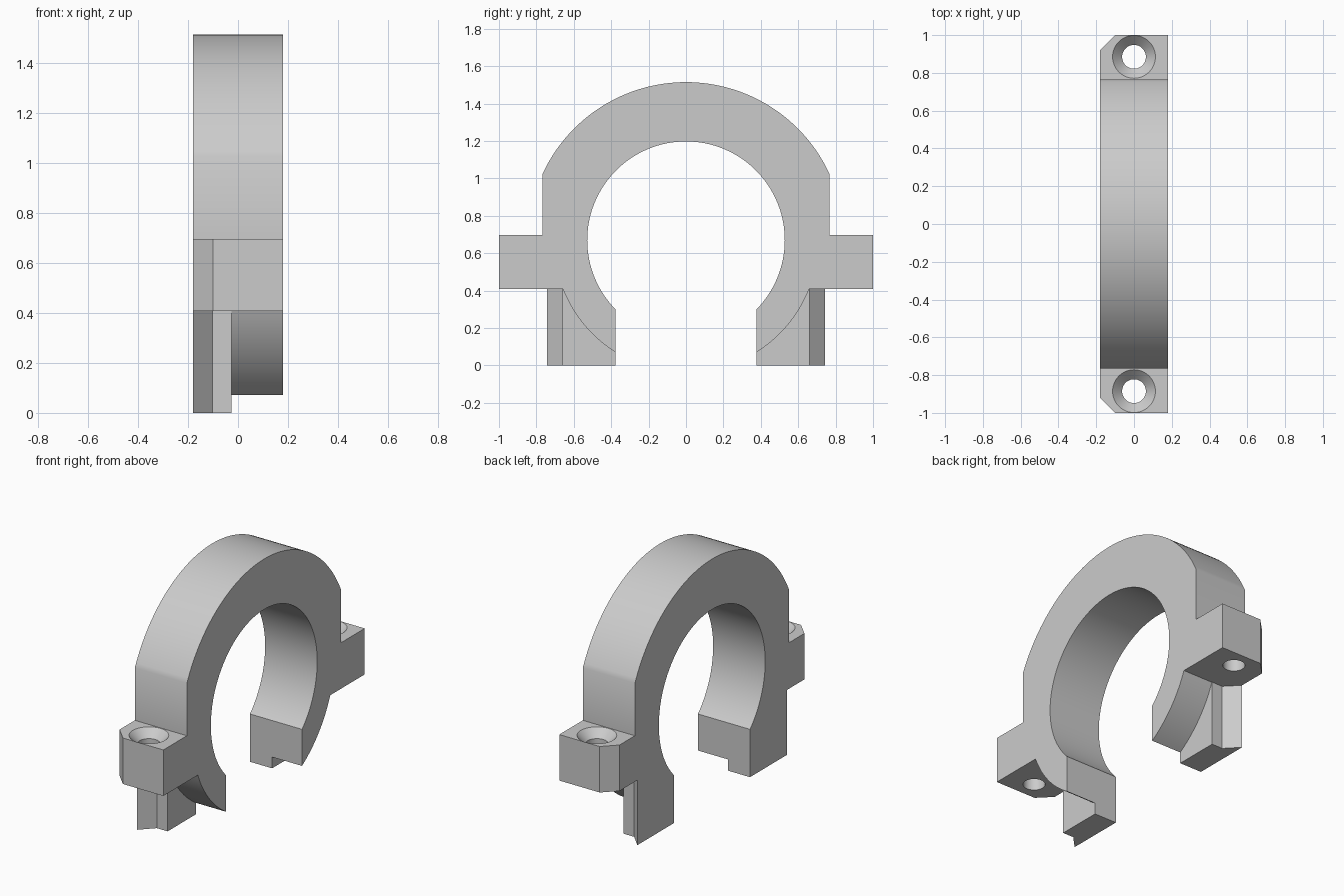
import bpy
import bmesh
from math import sin, cos, asin, pi
from mathutils import Matrix

if "Cube" in bpy.data.objects:
    bpy.data.objects.remove(bpy.data.objects["Cube"], do_unlink=True)

HALF = 0.181          # half thickness along x
AXIS_Z = 0.67         # height of the bore axis
R_OUT, R_LOW, R_BORE = 0.845, 0.708, 0.528
SIDE, GAP = 0.766, 0.377
EAR_Z0, EAR_Z1 = 0.408, 0.697
HOLE_Y, HOLE_R, SINK_R = 0.885, 0.063, 0.114

steel = bpy.data.materials.new("plain grey")
steel.use_nodes = True
GREY = (0.6, 0.6, 0.6, 1)
steel.diffuse_color = GREY
steel.node_tree.nodes["Principled BSDF"].inputs["Base Color"].default_value = GREY


def to_object(name, bm):
    bmesh.ops.recalc_face_normals(bm, faces=bm.faces)
    mesh = bpy.data.meshes.new(name)
    bm.to_mesh(mesh)
    bm.free()
    mesh.materials.append(steel)
    obj = bpy.data.objects.new(name, mesh)
    bpy.context.collection.objects.link(obj)
    return obj


def prism(name, points, offset):
    """Extrude a closed outline of 3D points along an offset vector."""
    bm = bmesh.new()
    face = bm.faces.new([bm.verts.new(p) for p in points])
    extruded = bmesh.ops.extrude_face_region(bm, geom=[face])["geom"]
    moved = [g for g in extruded if isinstance(g, bmesh.types.BMVert)]
    bmesh.ops.translate(bm, verts=moved, vec=offset)
    return to_object(name, bm)


def upright(name, outline, side, z0, z1):
    """Vertical prism from an xy outline, mirrored to either end."""
    return prism(name, [(x, y * side, z0) for x, y in outline], (0, 0, z1 - z0))


def cone(name, r_bottom, r_top, depth, segments, matrix):
    bm = bmesh.new()
    bmesh.ops.create_cone(bm, cap_ends=True, segments=segments, radius1=r_bottom,
                          radius2=r_top, depth=depth, matrix=matrix)
    return to_object(name, bm)


def combine(target, tool, operation):
    mod = target.modifiers.new(operation.lower(), "BOOLEAN")
    mod.operation, mod.solver, mod.object = operation, "EXACT", tool
    bpy.context.view_layer.objects.active = target
    bpy.ops.object.modifier_apply(modifier=mod.name)
    bpy.data.objects.remove(tool, do_unlink=True)


def arc(radius, start, end, steps):
    angles = [start + (end - start) * i / steps for i in range(steps + 1)]
    return [(-HALF, radius * cos(a), AXIS_Z + radius * sin(a)) for a in angles]


# Clamp body: crown arc, straight flanks, rounded underside
crown_end = pi / 2 - asin(SIDE / R_OUT)
low_end = asin((EAR_Z0 - AXIS_Z) / R_LOW)
outline = arc(R_OUT, crown_end, pi - crown_end, 64)
outline.append((-HALF, -SIDE, EAR_Z0))
outline += arc(R_LOW, pi - low_end, 2 * pi + low_end, 64)
outline.append((-HALF, SIDE, EAR_Z0))
clamp = prism("clamp_body", outline, (2 * HALF, 0, 0))

# Bolt ears with one clipped corner, and flared locating legs
ear = [(-HALF, 0.7), (-HALF, 0.918), (-0.1, 1), (HALF, 1), (HALF, 0.7)]
leg = [(-HALF, 0.3), (-HALF, 0.742), (-0.102, 0.66), (-0.027, 0.66), (-0.027, 0.3)]
for side in (-1, 1):
    combine(clamp, upright("ear", ear, side, EAR_Z0, EAR_Z1), "UNION")
    combine(clamp, upright("leg", leg, side, 0, EAR_Z0), "UNION")

# Main bore and the open mouth below it
along_x = Matrix.Translation((0, 0, AXIS_Z)) @ Matrix.Rotation(pi / 2, 4, "Y")
combine(clamp, cone("bore", R_BORE, R_BORE, 1, 128, along_x), "DIFFERENCE")
mouth = [(-0.5, GAP), (0.5, GAP), (0.5, -GAP), (-0.5, -GAP)]
combine(clamp, upright("mouth", mouth, 1, -0.5, AXIS_Z - 0.2), "DIFFERENCE")

# Countersunk bolt holes
sink = SINK_R - HOLE_R
for side in (-1, 1):
    y = HOLE_Y * side
    shaft = Matrix.Translation((0, y, EAR_Z0 + 0.1))
    combine(clamp, cone("hole", HOLE_R, HOLE_R, 0.7, 48, shaft), "DIFFERENCE")
    seat = Matrix.Translation((0, y, EAR_Z1 - sink / 2 + 0.0005))
    combine(clamp, cone("countersink", HOLE_R, SINK_R, sink, 48, seat), "DIFFERENCE")

# Smooth round faces, crisp edges
bpy.ops.object.select_all(action="DESELECT")
clamp.select_set(True)
bpy.context.view_layer.objects.active = clamp
bpy.ops.object.shade_smooth_by_angle(angle=pi / 6)
